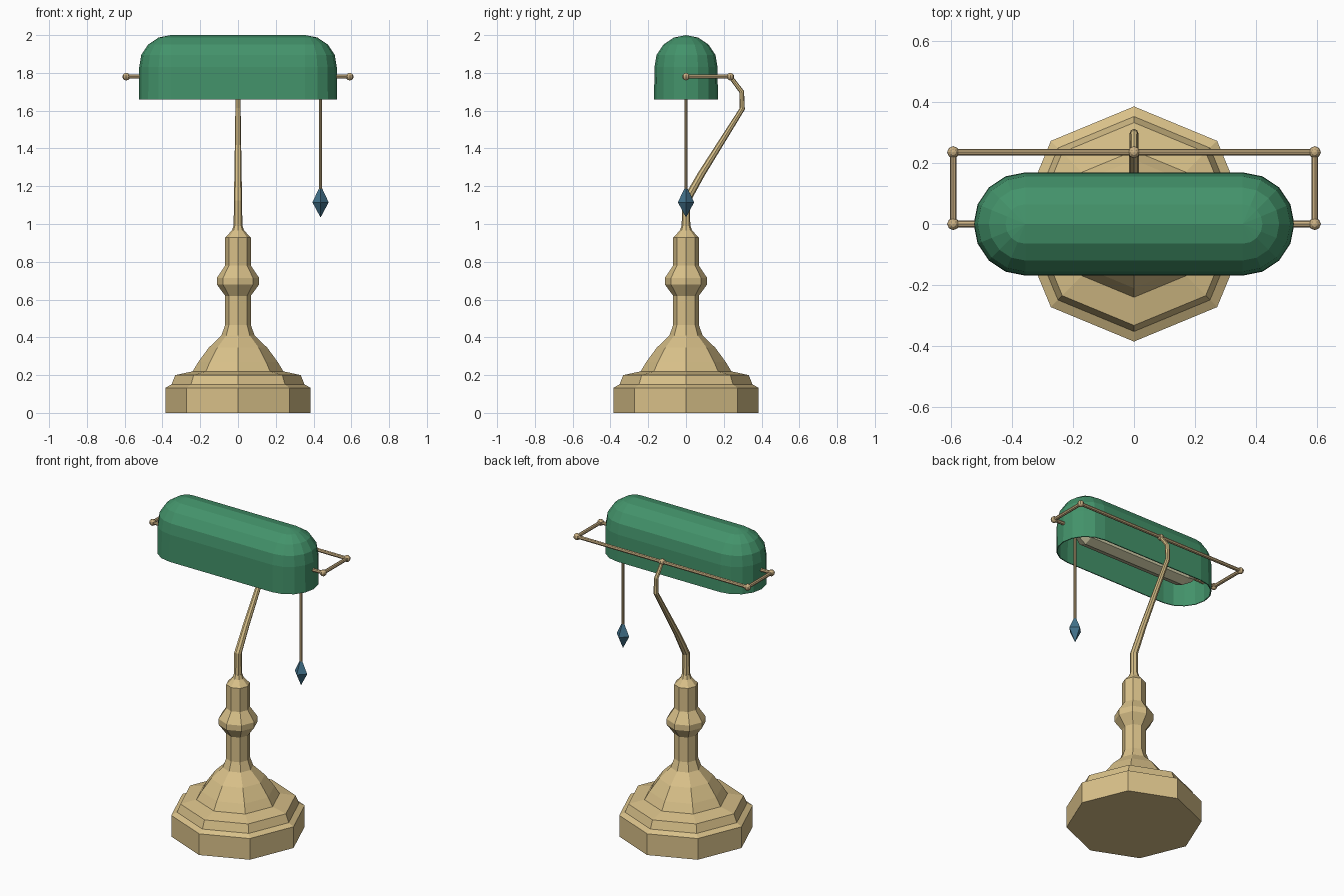
import bpy, bmesh, math
from mathutils import Vector

if "Cube" in bpy.data.objects:
    bpy.data.objects.remove(bpy.data.objects["Cube"])


def material(name, rgb):
    m = bpy.data.materials.new(name)
    m.diffuse_color = (*rgb, 1)
    m.use_nodes = True
    m.node_tree.nodes["Principled BSDF"].inputs["Base Color"].default_value = m.diffuse_color
    return m


BRASS = material("brass", (0.69, 0.53, 0.25))
ROD = material("rod brass", (0.60, 0.44, 0.23))
GREEN = material("green glass", (0.056, 0.29, 0.145))
BLUE = material("blue pendant", (0.055, 0.17, 0.26))
CREAM = material("bulb cream", (0.68, 0.65, 0.42))


def finish(bm, name, mat):
    bmesh.ops.remove_doubles(bm, verts=bm.verts, dist=1e-5)
    bmesh.ops.recalc_face_normals(bm, faces=bm.faces)
    me = bpy.data.meshes.new(name)
    bm.to_mesh(me)
    bm.free()
    me.materials.append(mat)
    ob = bpy.data.objects.new(name, me)
    bpy.context.collection.objects.link(ob)
    return ob


def loft(name, rings, mat, caps=(True, True)):
    """Skin a list of closed rings with quads."""
    bm = bmesh.new()
    vs = [[bm.verts.new(p) for p in r] for r in rings]
    n = len(rings[0])
    for a, b in zip(vs, vs[1:]):
        for i in range(n):
            j = (i + 1) % n
            bm.faces.new((a[i], a[j], b[j], b[i]))
    if caps[0]:
        bm.faces.new(vs[0])
    if caps[1]:
        bm.faces.new(vs[-1])
    return finish(bm, name, mat)


def lathe(name, profile, sides, mat, centre=(0, 0)):
    return loft(name, [[(centre[0] + r * math.cos(math.tau * i / sides),
                         centre[1] + r * math.sin(math.tau * i / sides), z)
                        for i in range(sides)] for r, z in profile], mat)


def tube(name, path, radii, mat, sides=8):
    pts = [Vector(p) for p in path]
    rings = []
    for k, p in enumerate(pts):
        d0 = (p - pts[max(k - 1, 0)]).normalized()
        d1 = (pts[min(k + 1, len(pts) - 1)] - p).normalized()
        t = (d0 + d1).normalized()
        u = Vector((1, 0, 0)) if abs(t.x) < 0.9 else Vector((0, 1, 0))
        v = t.cross(u).normalized()
        rings.append([p + radii[k] * (u * math.cos(math.tau * i / sides)
                                      + v * math.sin(math.tau * i / sides))
                      for i in range(sides)])
    return loft(name, rings, mat)


def ball(name, loc, r):
    bm = bmesh.new()
    bmesh.ops.create_uvsphere(bm, u_segments=8, v_segments=6, radius=r)
    bmesh.ops.translate(bm, verts=bm.verts, vec=loc)
    return finish(bm, name, ROD)


# Octagonal base and turned stem
lathe("base_and_stem", [
    (0.385, 0), (0.385, 0.133), (0.352, 0.15), (0.332, 0.2), (0.24, 0.22),
    (0.21, 0.27), (0.155, 0.345), (0.088, 0.41), (0.068, 0.465),
    (0.068, 0.62), (0.112, 0.68), (0.112, 0.715), (0.068, 0.78),
    (0.068, 0.928), (0.033, 0.965), (0.024, 0.99)], 8, BRASS)

# Tapered curved arm
BAR_Y, BAR_Z, BAR_X = 0.235, 1.78, 0.592
tube("arm", [(0, 0, 0.97), (0, 0, 1.12), (0, 0.082, 1.265), (0, 0.298, 1.61),
             (0, 0.295, 1.70), (0, BAR_Y, BAR_Z)],
     [0.023, 0.022, 0.019, 0.014, 0.013, 0.011], BRASS)

# Shade frame: rear bar, side rods, pivots and ball joints
R = 0.011
tube("rear_bar", [(-BAR_X, BAR_Y, BAR_Z), (BAR_X, BAR_Y, BAR_Z)], [R, R], ROD)
ball("arm_joint", (0, BAR_Y, BAR_Z), 0.02)
for side, s in (("left", -1), ("right", 1)):
    x = s * BAR_X
    tube(side + "_side_rod", [(x, BAR_Y, BAR_Z), (x, 0, BAR_Z)], [R, R], ROD)
    tube(side + "_pivot", [(x, 0, BAR_Z), (s * 0.40, 0, BAR_Z)], [R, R], ROD)
    ball(side + "_rear_joint", (x, BAR_Y, BAR_Z), 0.02)
    ball(side + "_front_joint", (x, 0, BAR_Z), 0.02)

# Capsule shaped shade, open underneath
HALF, SR, SEG = 0.356, 0.169, 8


def capsule_ring(r, z):
    ring = []
    for s in (1, -1):
        for i in range(SEG + 1):
            a = -math.pi / 2 + math.pi * i / SEG
            ring.append((s * (HALF + r * math.cos(a)), s * r * math.sin(a), z))
    return ring


rings = [capsule_ring(SR, 1.66)]
for k in range(4):
    a = math.pi / 8 * k
    rings.append(capsule_ring(SR * math.cos(a) - (0.002 if k == 0 else 0),
                              1.83 + 0.17 * math.sin(a)))
# Last ring collapses onto the top ridge line
rings.append(capsule_ring(0.0, 2.0))
shade = loft("shade", rings, GREEN, caps=(False, False))
thick = shade.modifiers.new("thickness", 'SOLIDIFY')
thick.thickness = 0.006

# Tubular bulb inside the shade
tube("bulb", [(-0.43, 0, BAR_Z), (-0.36, 0, BAR_Z), (0.36, 0, BAR_Z),
              (0.43, 0, BAR_Z)], [0.03, 0.075, 0.075, 0.03], CREAM)

# Pull cord and diamond pendant
CX = 0.437
lathe("pull_cord", [(0.008, 1.18), (0.008, 1.80)], 8, ROD, (CX, 0))
lathe("pendant", [(0.0005, 1.035), (0.043, 1.115), (0.0005, 1.205)], 4, BLUE,
      (CX, 0))
